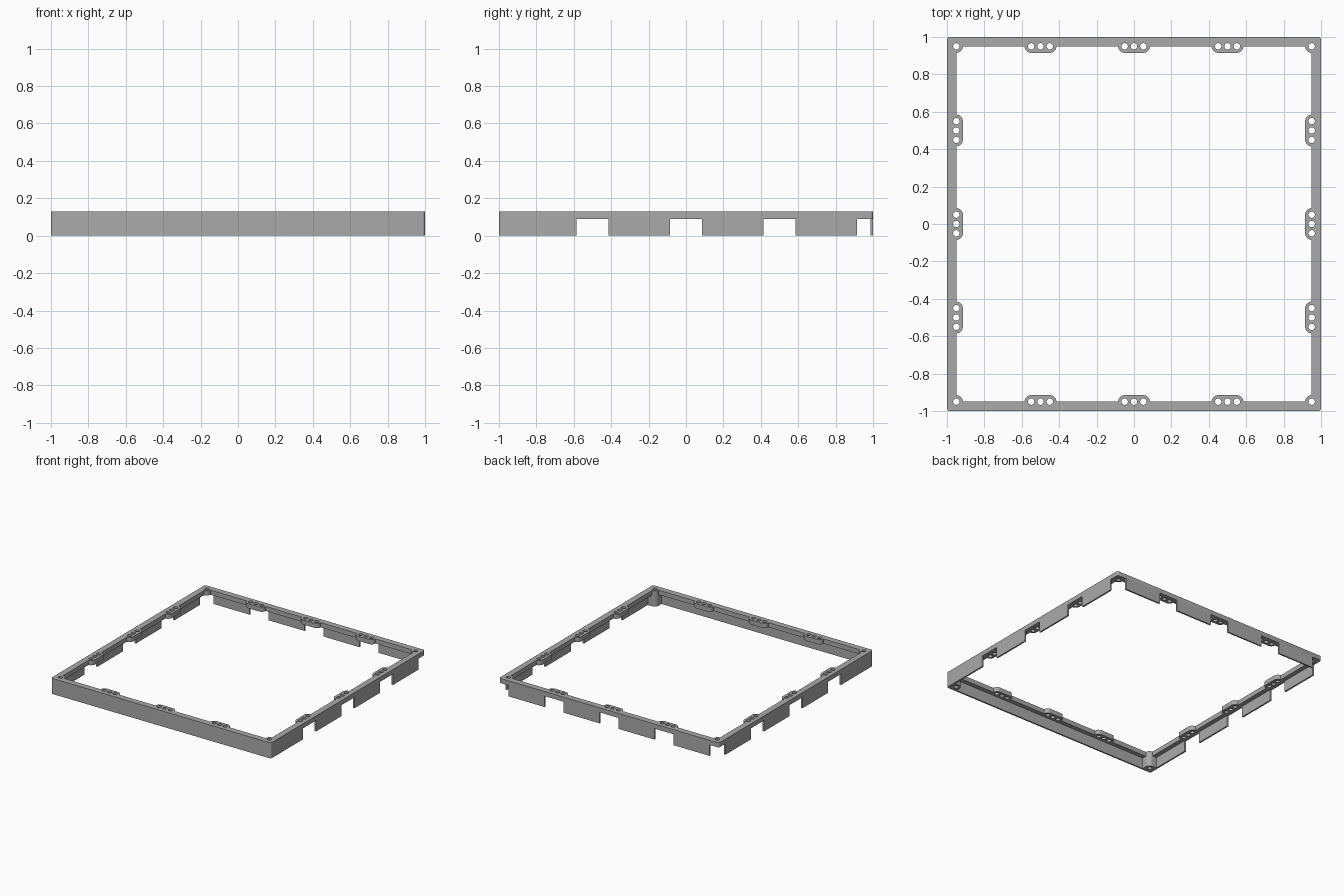
import bpy, bmesh, math
from mathutils import Matrix, Vector

HEIGHT, LEDGE = 0.128, 0.09      # total height, underside of the top flange
EDGE, WALL = 0.95, 0.987         # inner edge of flange, inner face of skirt
PAD_R, HOLE_R, PITCH = 0.035, 0.017, 0.05
PADS = (-0.5, 0, 0.5)

cube = bpy.data.objects.get("Cube")
if cube:
    bpy.data.objects.remove(cube)


def arc(cx, cy, r, a0, a1, n):
    """Points on an arc, angles in degrees."""
    return [(cx + r * math.cos(math.radians(a0 + (a1 - a0) * i / n)),
             cy + r * math.sin(math.radians(a0 + (a1 - a0) * i / n)))
            for i in range(n + 1)]


def around(points):
    """Repeat a run of points on all four sides."""
    return [tuple(Matrix.Rotation(math.pi / 2 * k, 2) @ Vector(p))
            for k in range(4) for p in points]


def prism(name, loops, z0, z1):
    """Solid from flat outlines; inner outlines become holes."""
    bm = bmesh.new()
    for loop in loops:
        vs = [bm.verts.new((x, y, z0)) for x, y in loop]
        for a, b in zip(vs, vs[1:] + vs[:1]):
            bm.edges.new((a, b))
    bmesh.ops.triangle_fill(bm, edges=bm.edges[:], use_beauty=True)
    ext = bmesh.ops.extrude_face_region(bm, geom=bm.faces[:], use_keep_orig=True)
    top = [g for g in ext["geom"] if isinstance(g, bmesh.types.BMVert)]
    bmesh.ops.translate(bm, verts=top, vec=(0, 0, z1 - z0))
    bmesh.ops.recalc_face_normals(bm, faces=bm.faces[:])
    return add_object(name, bm)


def add_object(name, bm):
    mesh = bpy.data.meshes.new(name)
    bm.to_mesh(mesh)
    bm.free()
    ob = bpy.data.objects.new(name, mesh)
    bpy.context.collection.objects.link(ob)
    return ob


# Frame outline: rounded square outside, scalloped screw pads inside
outer = around(arc(-0.985, -0.985, 0.015, 180, 270, 5))
side = arc(-EDGE, -EDGE, PAD_R, 90, 0, 8)
for c in PADS:
    side += arc(c - PITCH, -EDGE, PAD_R, 180, 90, 8)
    side += arc(c + PITCH, -EDGE, PAD_R, 90, 0, 8)
inner = around(side)

# Screw holes: three per pad and one per corner
centres = [(-EDGE, -EDGE)] + [(c + d, -EDGE) for c in PADS for d in (-PITCH, 0, PITCH)]
holes = [arc(x, y, HOLE_R, 0, 345, 23) for x, y in around(centres)]
frame = prism("frame", [outer, inner] + holes, 0, HEIGHT)

# Pocket that leaves a thin skirt and two full-height front corner posts
post = 0.914
half = [(post, -WALL), (post, -post), (WALL, -post), (WALL, WALL)]
pocket = prism("pocket_cutter", [half + [(-x, y) for x, y in reversed(half)]], -0.1, LEDGE)

# Openings in the skirt on the left, right and back, and at the back corners
bm = bmesh.new()


def opening(x0, x1, y0, y1):
    size = Matrix.Diagonal((x1 - x0, y1 - y0, LEDGE + 0.1, 1))
    place = Matrix.Translation(((x0 + x1) / 2, (y0 + y1) / 2, (LEDGE - 0.1) / 2))
    bmesh.ops.create_cube(bm, size=1, matrix=place @ size)


reach = PITCH + PAD_R
for c in PADS:
    opening(c - reach, c + reach, 0.97, 1.1)
    for x0, x1 in ((0.97, 1.1), (-1.1, -0.97)):
        opening(x0, x1, c - reach, c + reach)
for x0, x1 in ((0.915, 1.1), (-1.1, -0.915)):
    opening(x0, x1, 0.915, 1.1)
openings = add_object("opening_cutter", bm)

bpy.context.view_layer.objects.active = frame
frame.select_set(True)
for cutter in (pocket, openings):
    cutter.hide_render = True
    mod = frame.modifiers.new(cutter.name, 'BOOLEAN')
    mod.operation, mod.solver, mod.object = 'DIFFERENCE', 'EXACT', cutter
    bpy.ops.object.modifier_apply(modifier=mod.name)
    bpy.data.objects.remove(cutter)

# Plain grey finish
grey = bpy.data.materials.new("grey")
grey.use_nodes = True
colour = (0.4, 0.4, 0.4, 1)
grey.diffuse_color = colour
grey.node_tree.nodes["Principled BSDF"].inputs["Base Color"].default_value = colour
frame.data.materials.clear()
frame.data.materials.append(grey)
for face in frame.data.polygons:
    face.material_index = 0
bpy.ops.object.select_all(action='DESELECT')
frame.select_set(True)
bpy.ops.object.shade_smooth_by_angle(angle=math.radians(30))
